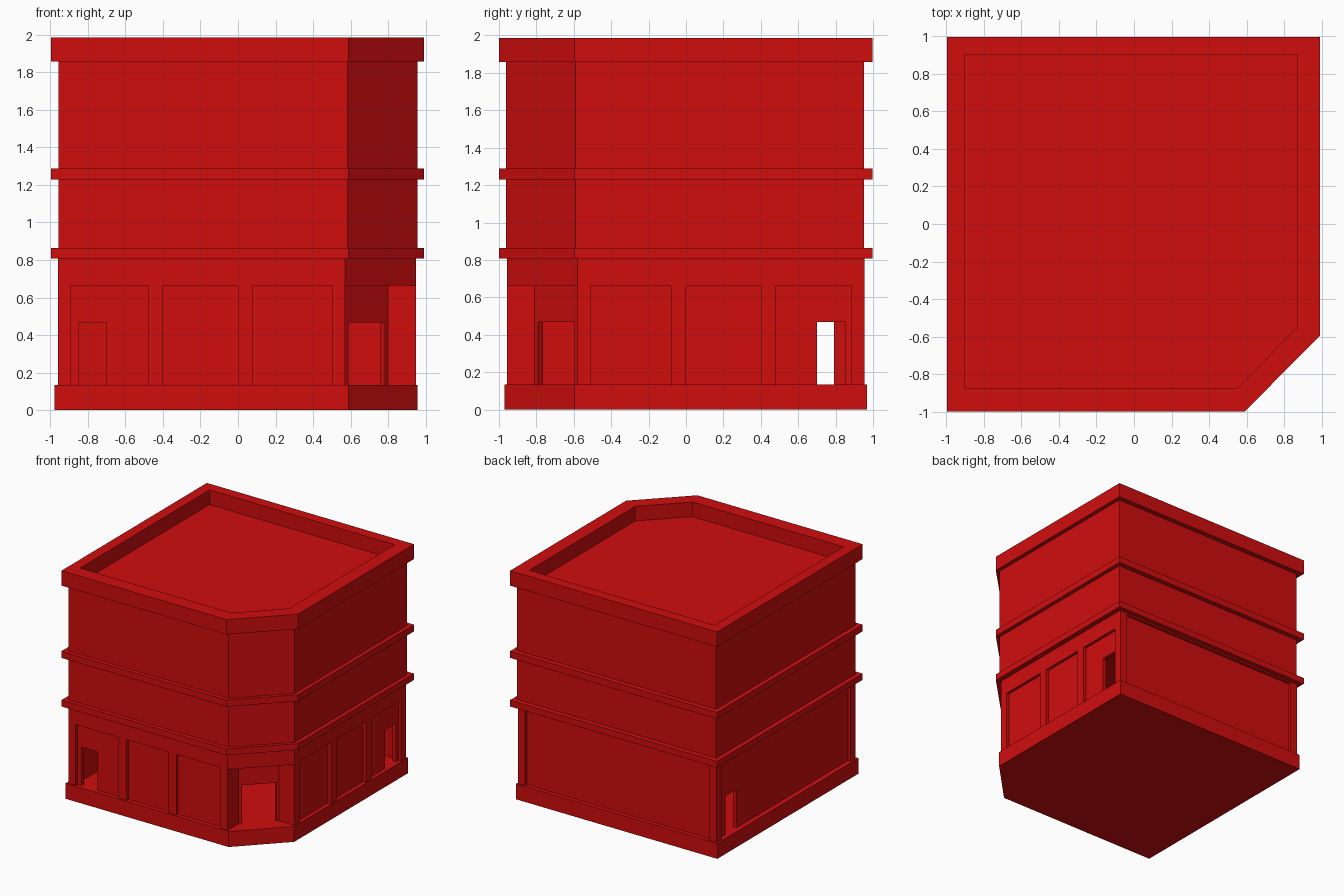
import bpy, bmesh

if "Cube" in bpy.data.objects:
    bpy.data.objects.remove(bpy.data.objects["Cube"])

red = bpy.data.materials.new("red_paint")
red.use_nodes = True
colour = (0.63, 0.004, 0.004, 1)
red.diffuse_color = colour
red.node_tree.nodes["Principled BSDF"].inputs["Base Color"].default_value = colour


def finish(name, bm):
    bmesh.ops.recalc_face_normals(bm, faces=bm.faces)
    mesh = bpy.data.meshes.new(name)
    bm.to_mesh(mesh)
    bm.free()
    mesh.materials.append(red)
    ob = bpy.data.objects.new(name, mesh)
    bpy.context.scene.collection.objects.link(ob)
    return ob


def prism(name, pts, z0, z1):
    """Extrude a plan outline from z0 to z1."""
    bm = bmesh.new()
    base = bm.faces.new([bm.verts.new((x, y, z0)) for x, y in pts])
    top = bmesh.ops.extrude_face_region(bm, geom=[base], use_keep_orig=True)
    verts = [v for v in top["geom"] if isinstance(v, bmesh.types.BMVert)]
    bmesh.ops.translate(bm, verts=verts, vec=(0, 0, z1 - z0))
    return finish(name, bm)


def box(name, x0, x1, y0, y1, z0, z1):
    return prism(name, [(x0, y0), (x1, y0), (x1, y1), (x0, y1)], z0, z1)


def plan(x0, x1, y0, y1, cx, cy):
    """Rectangle with the front left corner cut off."""
    return [(x0, y0), (cx, y0), (x1, cy), (x1, y1), (x0, y1)]


def wall_box(name, along_x, span, depth, z0, z1):
    if along_x:
        return box(name, *span, *depth, z0, z1)
    return box(name, *depth, *span, z0, z1)


def wall_with_door(name, along_x, span, depth, door):
    """Thin wall built around a doorway."""
    wall_box(name + "_a", along_x, (span[0], door[0]), depth, FLOOR, CEIL)
    wall_box(name + "_b", along_x, (door[1], span[1]), depth, FLOOR, CEIL)
    wall_box(name + "_over_door", along_x, door, depth, DOOR, CEIL)


FLOOR, DOOR, HEAD, CEIL = 0.134, 0.468, 0.663, 0.808
X0, X1, Y0, Y1 = -0.96, 0.948, -0.957, 0.955   # ground floor outline
CX, CY = 0.57, -0.58                           # cut corner
D, T = 0.025, 0.035                            # recess depth, wall thickness

# Solid horizontal layers
prism("base", plan(-0.978, 0.957, -0.97, 0.967, 0.59, -0.595), 0, FLOOR)
prism("upper_walls", plan(-0.957, 0.958, -0.963, 0.953, 0.585, -0.59), CEIL, 1.86)
ledge = plan(-0.997, 0.993, -1, 0.997, 0.59, -0.595)
prism("lower_ledge", ledge, CEIL, 0.863)
prism("upper_ledge", ledge, 1.23, 1.288)

# Cornice ring with the roof sunk inside it
inner = plan(-0.905, 0.873, -0.875, 0.903, 0.55, -0.55)
bm = bmesh.new()
loops = [[bm.verts.new((x, y, z)) for x, y in outline]
         for outline, z in ((ledge, 1.858), (ledge, 1.987), (inner, 1.987), (inner, 1.858))]
for i in range(4):
    a, b = loops[i], loops[(i + 1) % 4]
    for j in range(5):
        k = (j + 1) % 5
        bm.faces.new((a[j], a[k], b[k], b[j]))
finish("cornice", bm)

# Recessed panels on the four straight sides, three of them with doorways
wall_with_door("front_panel", True, (X0 + D, CX), (Y0 + D, Y0 + D + T), (-0.85, -0.70))
wall_with_door("left_panel", False, (CY, Y1 - D), (X1 - D - T, X1 - D), (0.70, 0.85))
wall_with_door("right_panel", False, (Y0 + D, Y1 - D), (X0 + D, X0 + D + T), (0.64, 0.79))
box("back_panel", X0 + D, X1 - D, Y1 - D - T, Y1 - D, FLOOR, CEIL)

# Corner posts
P = 0.07
for name, x, y in (("front_right", X0, Y0), ("back_right", X0, Y1 - P), ("back_left", X1 - P, Y1 - P)):
    box(name + "_post", x, x + P, y, y + P, FLOOR, CEIL)

# Pillars between the shop windows
for n, (a, b) in enumerate(((-0.48, -0.40), (0, 0.077), (0.50, CX))):
    box(f"front_pillar_{n}", a, b, Y0, Y0 + D + T, FLOOR, CEIL)
for n, (a, b) in enumerate(((CY, -0.51), (-0.08, 0), (0.40, 0.48))):
    box(f"left_pillar_{n}", X1 - D - T, X1, a, b, FLOOR, CEIL)

# Lintels over the windows and thin headers on the plain sides
box("front_lintel", X0, CX, Y0, Y0 + D + T, HEAD, CEIL)
box("left_lintel", X1 - D - T, X1, CY, Y1, HEAD, CEIL)
box("back_header", X0, X1, Y1 - D, Y1, 0.795, CEIL)
box("right_header", X0, X0 + D, Y0, Y1, 0.795, CEIL)

# Corner entrance: side walls, diagonal lintel, recessed wall with a doorway
IX, IY = 0.80, -0.81
box("entrance_side_front", CX - T, CX, Y0, IY, FLOOR, CEIL)
box("entrance_side_left", IX, X1, CY, CY + T, FLOOR, CEIL)
prism("entrance_lintel", [(CX, Y0), (X1, CY), (IX, CY), (CX, IY)], HEAD, CEIL)


def diagonal(name, x0, x1, z0, z1):
    n = T * 0.707
    y0, y1 = IY + x0 - CX, IY + x1 - CX
    prism(name, [(x0, y0), (x1, y1), (x1 - n, y1 + n), (x0 - n, y0 + n)], z0, z1)


diagonal("entrance_wall_a", CX, 0.59, FLOOR, CEIL)
diagonal("entrance_wall_b", 0.785, IX, FLOOR, CEIL)
diagonal("entrance_over_door", 0.59, 0.785, DOOR, CEIL)
